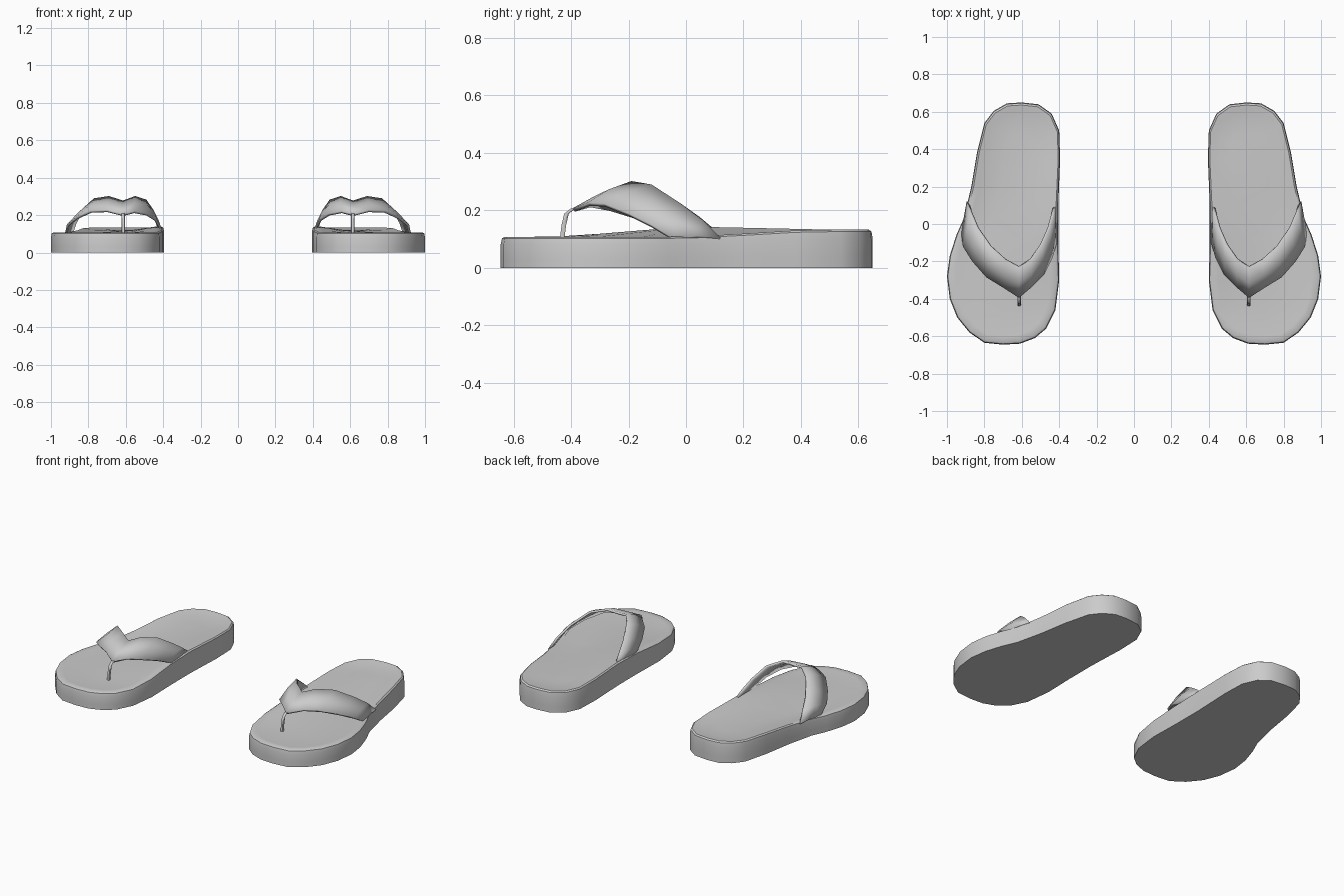
import bpy
import bmesh
from mathutils import Vector

cube = bpy.data.objects.get("Cube")
if cube:
    bpy.data.objects.remove(cube)

grey = bpy.data.materials.new("soft grey rubber")
grey.use_nodes = True
grey.diffuse_color = (0.6, 0.6, 0.6, 1)
grey.node_tree.nodes["Principled BSDF"].inputs["Base Color"].default_value = (0.6, 0.6, 0.6, 1)

# Sole outline, counter-clockwise from the heel
OUTLINE = [(.60, .65), (.51, .64), (.44, .59), (.40, .50), (.395, .35), (.405, .1),
           (.405, -.1), (.40, -.3), (.42, -.46), (.47, -.56), (.53, -.61), (.61, -.64),
           (.70, -.645), (.80, -.635), (.88, -.58), (.945, -.50), (.985, -.40), (1, -.28),
           (.985, -.17), (.95, -.06), (.91, .03), (.87, .2), (.84, .38), (.80, .54),
           (.75, .605), (.68, .645)]


def ease(a, b, v):
    t = max(0, min(1, (v - a) / (b - a)))
    return t * t * (3 - 2 * t)


def rim_height(x, y):
    """Raised arch on the inner side, gentle rise to the heel."""
    inner = 1 - ease(.42, .75, x)
    heel = .108 + .025 * ease(-.05, .5, y)
    arch = .03 * ease(-.5, 0, y) * (1 - ease(.05, .5, y))
    return heel + arch * inner


def inward(p, t):
    """Move an outline point part of the way to the foot's centre line."""
    centre = (.70 - .10 * ease(-.3, .4, p[1]), max(-.35, min(.37, p[1])))
    return (p[0] + (centre[0] - p[0]) * t, p[1] + (centre[1] - p[1]) * t)


def finish(name, bm, angle=0.7):
    bmesh.ops.recalc_face_normals(bm, faces=bm.faces[:])
    mesh = bpy.data.meshes.new(name)
    bm.to_mesh(mesh)
    bm.free()
    mesh.materials.append(grey)
    obj = bpy.data.objects.new(name, mesh)
    bpy.context.collection.objects.link(obj)
    bpy.ops.object.select_all(action="DESELECT")
    obj.select_set(True)
    bpy.context.view_layer.objects.active = obj
    bpy.ops.object.shade_smooth_by_angle(angle=angle)
    return obj


def make_sole():
    bm = bmesh.new()
    # (inset share, share of rim height, drop below the rim)
    levels = [(.0, 0, 0), (.0, .3, 0), (.0, .75, 0), (.015, .95, 0), (.05, 1, 0),
              (.16, 1, .004), (.28, 1, .009), (.6, 1, .012)]
    rings = []
    for t, share, drop in levels:
        ring = []
        for p in OUTLINE:
            x, y = inward(p, t)
            dish = drop * (.4 + .6 * ease(-.2, .3, y))
            ring.append(bm.verts.new((x, y, rim_height(*p if t < .3 else (x, y)) * share - dish)))
        rings.append(ring)
    n = len(OUTLINE)
    for low, high in zip(rings, rings[1:]):
        for i in range(n):
            j = (i + 1) % n
            bm.faces.new((low[i], low[j], high[j], high[i]))
    bm.faces.new(rings[0][::-1])
    top = bm.faces.new(rings[-1])
    bmesh.ops.triangulate(bm, faces=[top])
    return finish("sole", bm)


def make_strap():
    # Back and front edge of the band at each step, inner end to outer end
    back = [(.415, .11, .125), (.43, .05, .175), (.45, -.02, .225), (.49, -.11, .283),
            (.55, -.19, .302), (.615, -.23, .278), (.69, -.19, .302), (.77, -.12, .29),
            (.84, -.02, .225), (.875, .06, .165), (.895, .12, .105)]
    front = [(.412, -.04, .11), (.415, -.11, .145), (.435, -.18, .178), (.48, -.27, .207),
             (.55, -.34, .222), (.615, -.395, .207), (.70, -.34, .228), (.79, -.285, .224),
             (.865, -.20, .19), (.915, -.12, .15), (.925, -.04, .10)]
    bm = bmesh.new()
    rows = []
    for b, f in zip(back, front):
        b, f = Vector(b), Vector(f)
        bulge = Vector((0, -.004, .008))
        rows.append([bm.verts.new(v) for v in (b, (b + f) / 2 + bulge, f)])
    for r, s in zip(rows, rows[1:]):
        for k in range(2):
            bm.faces.new((r[k], r[k + 1], s[k + 1], s[k]))
    strap = finish("strap", bm)
    mod = strap.modifiers.new("thickness", "SOLIDIFY")
    mod.thickness = .014
    mod.offset = -1 if strap.data.polygons[8].normal.z > 0 else 1
    return strap


def make_toe_post():
    bm = bmesh.new()
    path = [(-.432, .095), (-.425, .15), (-.416, .188), (-.395, .205), (-.36, .216)]
    rings = []
    for y, z in path:
        rings.append([bm.verts.new((.614 + dx, y + dy, z)) for dx, dy in
                      ((.009, 0), (.006, .008), (-.006, .008), (-.009, 0), (-.006, -.008), (.006, -.008))])
    for a, b in zip(rings, rings[1:]):
        for i in range(6):
            j = (i + 1) % 6
            bm.faces.new((a[i], a[j], b[j], b[i]))
    bm.faces.new(rings[0])
    bm.faces.new(rings[-1])
    return finish("toe_post", bm, 1.1)


# Left sandal, then its mirrored twin across x = 0
pivot = bpy.data.objects.new("mirror_centre", None)
pivot.hide_render = True
bpy.context.collection.objects.link(pivot)
for part in (make_sole(), make_strap(), make_toe_post()):
    mirror = part.modifiers.new("pair", "MIRROR")
    mirror.mirror_object = pivot
    mirror.use_clip = False
    mirror.use_mirror_merge = False
